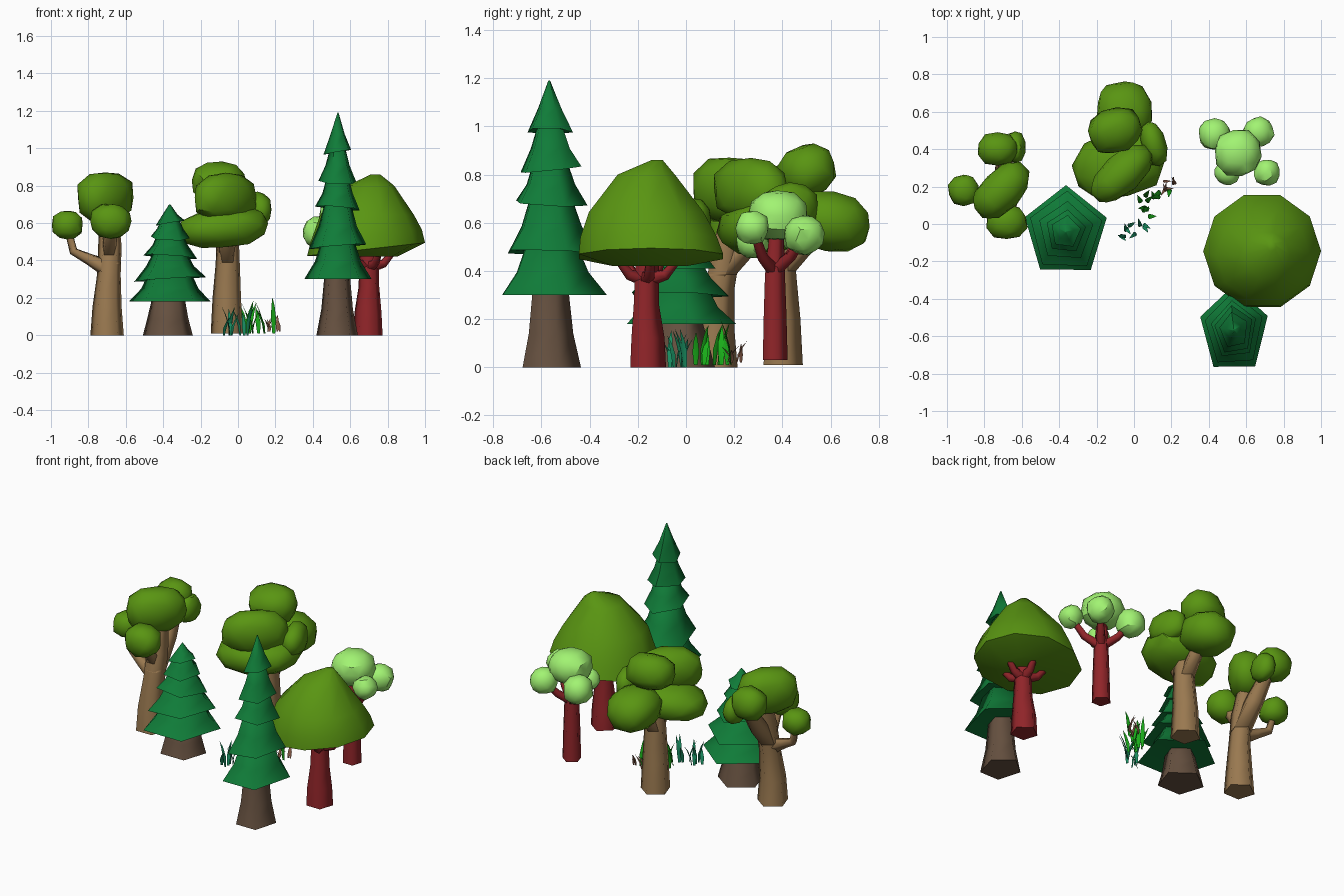
import bpy, bmesh, math, random
from mathutils import Vector, Matrix, Euler

if "Cube" in bpy.data.objects:
    bpy.data.objects.remove(bpy.data.objects["Cube"])

random.seed(4)


def material(name, rgb):
    m = bpy.data.materials.new(name)
    m.diffuse_color = (*rgb, 1)
    m.use_nodes = True
    m.node_tree.nodes["Principled BSDF"].inputs["Base Color"].default_value = m.diffuse_color
    return m


LEAF = material("leaf", (0.10, 0.30, 0.006))
PINE = material("pine", (0.005, 0.20, 0.04))
LIGHT = material("light_leaf", (0.36, 0.90, 0.17))
TAN = material("tan_bark", (0.32, 0.19, 0.08))
BROWN = material("brown_bark", (0.13, 0.08, 0.05))
RED = material("red_bark", (0.28, 0.018, 0.022))
TEAL = material("teal_grass", (0.01, 0.27, 0.12))
GREEN = material("green_grass", (0.01, 0.42, 0.01))
DRY = material("dry_grass", (0.23, 0.10, 0.06))


def finish(name, bm, mat, angle=40):
    bmesh.ops.recalc_face_normals(bm, faces=bm.faces)
    me = bpy.data.meshes.new(name)
    bm.to_mesh(me)
    bm.free()
    me.materials.append(mat)
    me.shade_smooth()
    me.set_sharp_from_angle(angle=math.radians(angle))
    ob = bpy.data.objects.new(name, me)
    bpy.context.collection.objects.link(ob)
    return ob


def skin(bm, rings):
    """Join equal-sized vertex rings with quads and cap both ends."""
    for a, b in zip(rings, rings[1:]):
        n = len(a)
        for i in range(n):
            bm.faces.new((a[i], a[(i + 1) % n], b[(i + 1) % n], b[i]))
    bm.faces.new(rings[0][::-1])
    bm.faces.new(rings[-1])


def add_limb(bm, pts, sides=5):
    """Tapered limb through (x, y, z, radius); the first ring is kept level."""
    rings = []
    for k, p in enumerate(pts):
        d = Vector(pts[min(k + 1, len(pts) - 1)][:3]) - Vector(pts[max(k - 1, 0)][:3])
        flat = k == 0 and d.z > abs(d.x) + abs(d.y)
        q = Matrix() if flat else Vector((0, 0, 1)).rotation_difference(d.normalized()).to_matrix().to_4x4()
        ring = []
        for i in range(sides):
            a = math.pi / 2 + math.tau * i / sides
            ring.append(bm.verts.new(Vector(p[:3]) + q @ Vector((math.cos(a) * p[3], math.sin(a) * p[3], 0))))
        rings.append(ring)
    skin(bm, rings)


def trunk(name, mat, limbs, sides=5, squash=1):
    bm = bmesh.new()
    for pts in limbs:
        add_limb(bm, pts, sides)
    x0 = limbs[0][0][0]
    for v in bm.verts:
        v.co.x = x0 + (v.co.x - x0) * squash
    return finish(name, bm, mat, 80)


def blob(name, mat, loc, size, rot=(0, 0, 0), jitter=0.05, angle=40):
    """Chunky leaf ball, pushed slightly towards a box shape."""
    bm = bmesh.new()
    bmesh.ops.create_icosphere(bm, subdivisions=2, radius=1)
    turn = Euler([math.radians(r) for r in rot]).to_matrix()
    for v in bm.verts:
        box = 1 / sum(abs(t) ** 2.5 for t in v.co) ** (1 / 2.5)
        c = v.co * (box * .99 + random.uniform(-jitter, jitter))
        v.co = turn @ Vector((c.x * size[0], c.y * size[1], c.z * size[2])) + Vector(loc)
    return finish(name, bm, mat, angle)


def pine(name, x, y, tiers, tip, stretch, twist):
    """Stack of twisted five-sided skirts; tiers are (bottom z, radius, top radius)."""
    bm = bmesh.new()
    for k, (z, r, rt) in enumerate(tiers):
        last = k == len(tiers) - 1
        zt = tip if last else tiers[k + 1][0] + 0.035
        rows = [(z + 0.01, r * 0.55), (z, r), (z + (zt - z) * 0.45, r * 0.5 + rt * 0.38), (zt, rt)]
        rings = []
        for j, (h, rad) in enumerate(rows):
            ring = []
            for i in range(5):
                a = math.pi / 2 + math.tau * i / 5 + twist * (k + j * 0.25)
                sag = 0.014 * math.sin(a + k * 2) if j < 2 and k else 0
                ring.append(bm.verts.new((x + math.cos(a) * rad * stretch,
                                          y + math.sin(a) * rad, h + sag)))
            rings.append(ring)
        skin(bm, rings)
    return finish(name, bm, PINE, 76)


# tall pine
trunk("tall_pine_trunk", BROWN, [[(.53, -.57, 0, .134), (.53, -.57, .14, .102), (.53, -.57, .36, .078)]], 5, .87)
pine("tall_pine_needles", .535, -.568,
     [(.30, .24, .115), (.475, .205, .09), (.68, .16, .075), (.82, .135, .05), (.98, .10, .004)],
     1.19, .79, .04)

# short pine
trunk("short_pine_trunk", BROWN, [[(-.375, -.02, 0, .14), (-.375, -.02, .09, .115), (-.37, -.03, .25, .08)]])
pine("short_pine_needles", -.365, -.042,
     [(.18, .25, .13), (.30, .22, .095), (.42, .165, .07), (.52, .12, .05), (.60, .09, .004)],
     .70, .92, -.03)

# left broadleaf tree
trunk("left_tree_trunk", TAN, [
    [(-.70, .12, 0, .094), (-.70, .12, .15, .082), (-.69, .135, .33, .066), (-.685, .16, .48, .066), (-.69, .2, .68, .05)],
    [(-.70, .13, .36, .05), (-.80, .145, .41, .032), (-.88, .17, .45, .024), (-.905, .18, .55, .02)],
    [(-.685, .14, .38, .064), (-.69, .27, .54, .056), (-.70, .37, .68, .04)],
    [(-.69, .14, .42, .045), (-.68, .03, .58, .03)]])
blob("left_tree_crown", LEAF, (-.71, .18, .735), (.18, .11, .14), (0, 0, 45))
blob("left_tree_front_leaves", LEAF, (-.68, .01, .61), (.11, .095, .095))
blob("left_tree_side_leaves", LEAF, (-.91, .18, .59), (.084, .084, .08))
blob("left_tree_back_leaves", LEAF, (-.73, .40, .74), (.105, .09, .1))
blob("left_tree_back_leaves_small", LEAF, (-.635, .41, .68), (.055, .085, .085))

# middle broadleaf tree
trunk("middle_tree_trunk", TAN, [
    [(-.06, .395, .01, .09), (-.06, .395, .2, .08), (-.055, .39, .38, .068), (-.055, .39, .58, .06)],
    [(-.055, .39, .38, .05), (-.05, .5, .52, .045), (-.05, .57, .6, .035)],
    [(-.055, .38, .38, .05), (-.06, .3, .55, .045)]])
blob("middle_tree_back_leaves", LEAF, (-.05, .60, .605), (.155, .165, .122), (-8, 0, 0))
blob("middle_tree_top_leaves", LEAF, (-.10, .50, .815), (.145, .12, .11), (20, 0, 15))
blob("middle_tree_front_leaves", LEAF, (-.065, .27, .735), (.20, .105, .13), (0, 0, 42))
blob("middle_tree_low_leaves", LEAF, (-.075, .32, .575), (.25, .18, .11), (0, -6, 15))
blob("middle_tree_side_leaves", LEAF, (.105, .43, .67), (.065, .12, .095), (0, 0, 15))

# small light tree with a ball at the end of each branch
balls = [(.43, .48, .55, .085), (.665, .49, .55, .08), (.50, .275, .52, .066), (.71, .275, .58, .068)]
fork = (.555, .365, .40)
trunk("light_tree_trunk", RED,
      [[(.555, .365, .03, .057), (.555, .365, .22, .052), (.555, .365, .38, .046), (.555, .375, .60, .03)]] +
      [[(*fork, .03), (fork[0] * .45 + x * .55, fork[1] * .45 + y * .55, .46, .024), (x, y, z, .018)]
       for x, y, z, r in balls])
blob("light_tree_crown", LIGHT, (.555, .38, .63), (.125, .125, .105), (0, 0, 10), .03, 32)
for i, (x, y, z, r) in enumerate(balls):
    blob(f"light_tree_ball_{i + 1}", LIGHT, (x, y, z), (r, r, r), (15 * i, 10, 30 * i), .04, 32)

# domed tree: trunk with a ring of short, nearly level branches
limbs = [[(.695, -.165, 0, .082), (.695, -.165, .12, .076), (.70, -.17, .26, .058), (.70, -.165, .50, .052)]]
for i in range(5):
    a = math.tau * (i + .1) / 5
    c, s = math.cos(a), math.sin(a)
    limbs.append([(.70, -.165, .365, .035), (.70 + .08 * c, -.165 + .08 * s, .385, .024),
                  (.70 + .125 * c, -.165 + .125 * s, .44, .018)])
trunk("domed_tree_trunk", RED, limbs)

# dome: profile rows are centre x, centre y, z, radius
bm = bmesh.new()
rings = []
for cx, cy, z, r in [(.69, -.15, .42, .16), (.685, -.145, .46, .315), (.685, -.155, .53, .298),
                     (.69, -.165, .645, .25), (.71, -.165, .80, .125), (.735, -.12, .86, .025)]:
    ring = []
    for i in range(10):
        a = math.tau * i / 10
        tilt = .035 * math.cos(a) if .43 < z < .6 else 0
        ring.append(bm.verts.new((cx + r * math.cos(a), cy + r * math.sin(a), z + tilt)))
    rings.append(ring)
skin(bm, rings)
finish("domed_tree_crown", bm, LEAF, 70)


def grass(name, mat, start, end, count, height, width):
    """Clump of curved, pointed blades scattered along a strip."""
    bm = bmesh.new()
    for i in range(count):
        base = Vector(start).lerp(Vector(end), i / (count - 1))
        base += Vector((random.uniform(-.045, .045), random.uniform(-.02, .02), 0))
        a = random.uniform(0, math.tau)
        lean = Vector((math.cos(a), math.sin(a), 0))
        side = Vector((-lean.y, lean.x, 0))
        h = height * random.uniform(.6, 1.08)
        rings = []
        for t, w in ((0, .55), (.4, 1), (.75, .65), (1, .05)):
            c = base + lean * (.045 * t * t) + Vector((0, 0, h * t))
            rings.append([bm.verts.new(c + side * width * w), bm.verts.new(c + lean * width * .4 * w),
                          bm.verts.new(c - side * width * w)])
        skin(bm, rings)
    return finish(name, bm, mat, 60)


# grass clumps
grass("teal_grass", TEAL, (-.035, -.07, 0), (.02, .01, 0), 9, .15, .012)
grass("green_grass", GREEN, (.03, .06, .01), (.15, .18, .01), 12, .18, .014)
grass("dry_grass", DRY, (.175, .18, .02), (.205, .22, .02), 7, .085, .008)
